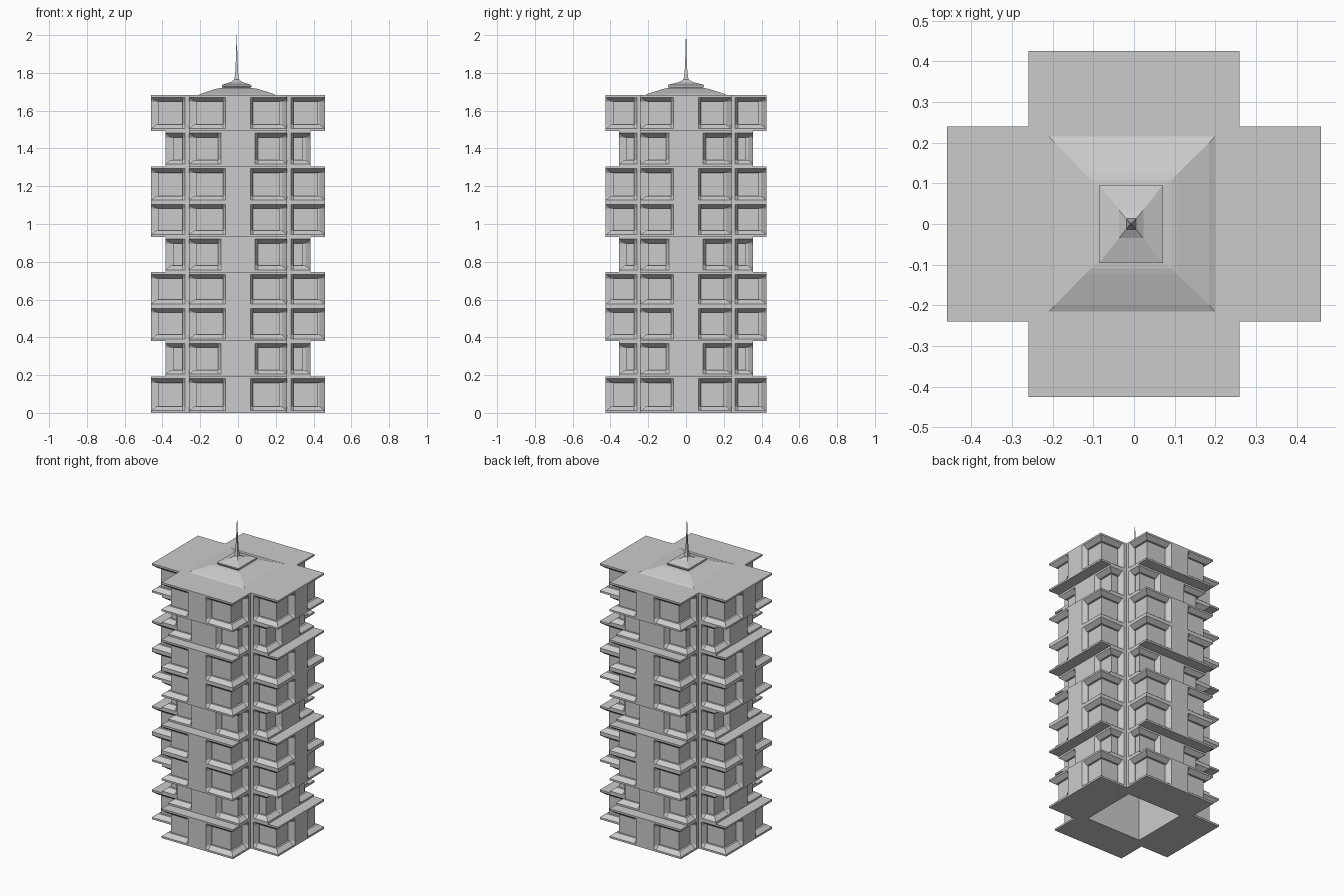
import bpy, bmesh, math

if "Cube" in bpy.data.objects:
    bpy.data.objects.remove(bpy.data.objects["Cube"])

A, B = 0.26, 0.24          # half widths of the front/back arms and of the side arms
S, G = 0.015, 0.02         # jamb slope, margin beside the inner corners


def new_object(name, bm):
    bmesh.ops.remove_doubles(bm, verts=bm.verts, dist=1e-5)
    bmesh.ops.recalc_face_normals(bm, faces=bm.faces)
    me = bpy.data.meshes.new(name)
    bm.to_mesh(me)
    bm.free()
    ob = bpy.data.objects.new(name, me)
    bpy.context.collection.objects.link(ob)
    return ob


def loft(name, sections):
    """Stack of closed rings: [(z, [(x, y), ...]), ...] with capped ends."""
    bm = bmesh.new()
    rings = [[bm.verts.new((x, y, z)) for x, y in pts] for z, pts in sections]
    n = len(rings[0])
    for r0, r1 in zip(rings, rings[1:]):
        for i in range(n):
            j = (i + 1) % n
            bm.faces.new((r0[i], r0[j], r1[j], r1[i]))
    bm.faces.new(rings[0][::-1])
    bm.faces.new(rings[-1])
    return new_object(name, bm)


def arm_corner(p, L, w, other, f, d):
    """Outline from the middle pier around one arm end; f = frame inset, d = pane inset."""
    return [(p, L), (p + S, L - f), (p + S, L - d), (w - d, L - d),
            (w - d, other + G + S), (w - f, other + G + S), (w, other + G)]


def cross_ring(lx, ly, p, f, d):
    front = [(u, -v) for u, v in arm_corner(p, ly, A, B, f, d)]
    side = [(v, -u) for u, v in arm_corner(p, lx, B, A, f, d)]
    q = front + [(A, -B)] + side[::-1]
    half = q + [(x, -y) for x, y in reversed(q)]
    return half + [(-x, -y) for x, y in half]


def rect(hx, hy, cx=0.0):
    return [(cx - hx, -hy), (cx + hx, -hy), (cx + hx, hy), (cx - hx, hy)]


# Hidden cutter for the open lift shaft
shaft = loft("shaft_cutter", [(-0.1, rect(0.2, 0.19)), (1.675, rect(0.2, 0.19))])
shaft.hide_render = True
shaft.hide_set(True)

# Nine storeys: every third one is narrower, all with recessed corner windows
levels = [0, 0.193, 0.38, 0.565, 0.745, 0.932, 1.115, 1.305, 1.493, 1.683]
for i, (z0, z1) in enumerate(zip(levels, levels[1:])):
    narrow = i % 3 == 1
    lx, ly, p = (0.385, 0.355, 0.09) if narrow else (0.46, 0.425, 0.065)
    f, d = 0.028, 0.04
    t, h = 0.012, 0.034
    steps = [(z0, 0, 0), (z0 + t, 0, 0), (z0 + h, f, f), (z0 + h, f, d),
             (z1 - h, f, d), (z1 - h, f, f), (z1 - t, 0, 0), (z1, 0, 0)]
    ob = loft(f"storey_{i + 1}", [(z, cross_ring(lx, ly, p, a, b)) for z, a, b in steps])
    cut = ob.modifiers.new("shaft", 'BOOLEAN')
    cut.operation = 'DIFFERENCE'
    cut.solver = 'EXACT'
    cut.object = shaft

# Low stepped roof
loft("roof", [(1.68, rect(0.21, 0.222, -0.005)), (1.69, rect(0.19, 0.2, -0.005)),
              (1.714, rect(0.115, 0.125, -0.007)), (1.718, rect(0.1, 0.11, -0.007)),
              (1.72, rect(0.07, 0.085, -0.007))])

# Square cap flaring up into the spire
loft("roof_cap_and_spire", [(1.715, rect(0.07, 0.085, -0.007)), (1.728, rect(0.078, 0.096, -0.007)),
                            (1.736, rect(0.078, 0.096, -0.007)), (1.752, rect(0.03, 0.035, -0.007)),
                            (1.765, rect(0.012, 0.013, -0.007)), (1.81, rect(0.007, 0.007, -0.007)),
                            (1.88, rect(0.004, 0.004, -0.007)), (2.0, rect(0.0008, 0.0008, -0.007))])
